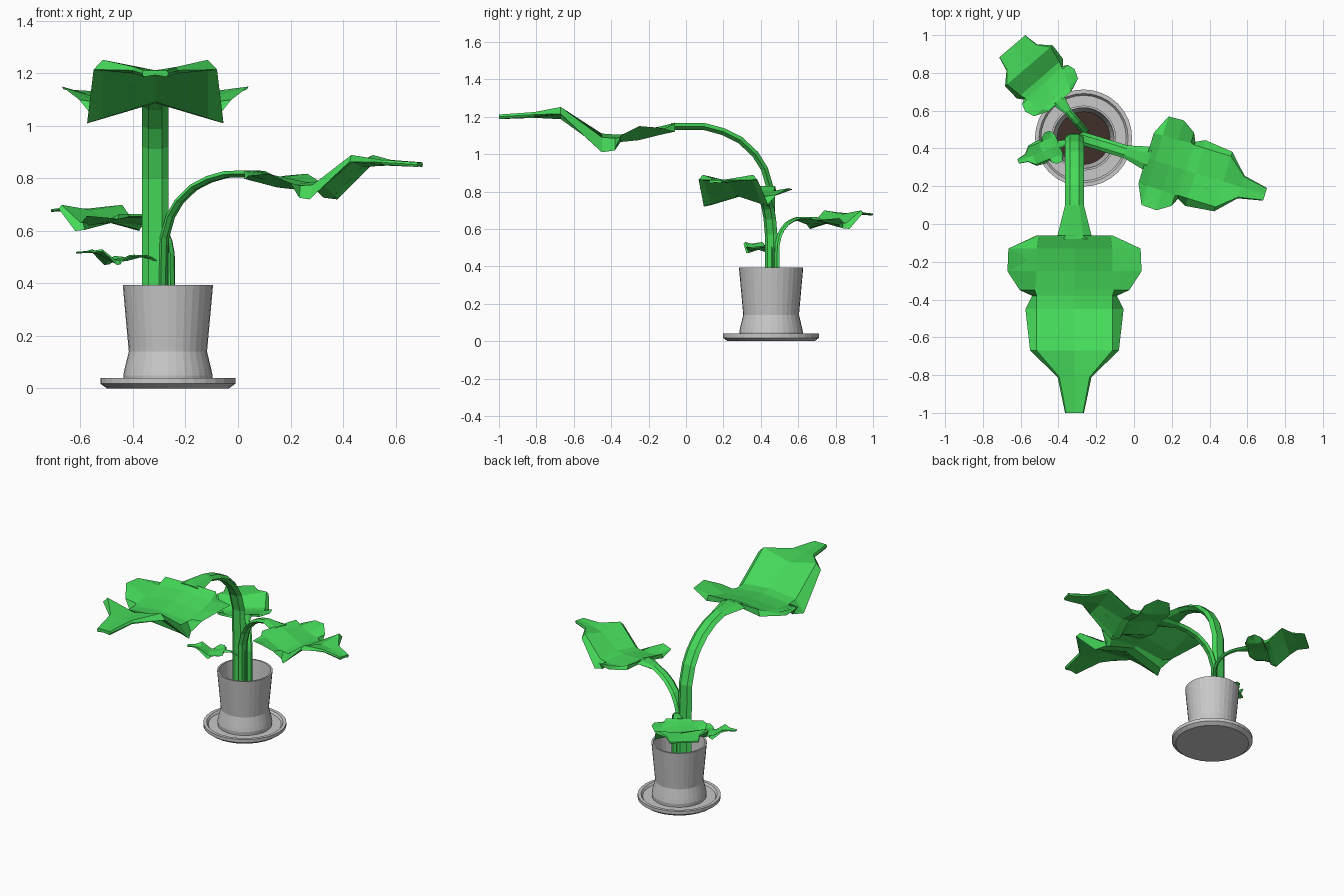
import bpy, bmesh, math
from mathutils import Vector

if "Cube" in bpy.data.objects:
    bpy.data.objects.remove(bpy.data.objects["Cube"], do_unlink=True)


def material(name, rgb):
    m = bpy.data.materials.new(name)
    m.use_nodes = True
    m.diffuse_color = (*rgb, 1)
    m.node_tree.nodes["Principled BSDF"].inputs["Base Color"].default_value = (*rgb, 1)
    return m


GREEN = material("leaf green", (0.06, 0.69, 0.10))
GREY = material("pot grey", (0.58, 0.58, 0.58))
BROWN = material("soil brown", (0.05, 0.028, 0.02))
POT = Vector((-0.267, 0.455, 0))


def finish(name, bm, mat):
    bmesh.ops.recalc_face_normals(bm, faces=bm.faces)
    mesh = bpy.data.meshes.new(name)
    bm.to_mesh(mesh)
    bm.free()
    mesh.materials.append(mat)
    ob = bpy.data.objects.new(name, mesh)
    bpy.context.collection.objects.link(ob)
    return ob


def loft(name, rings, mat):
    """Skin closed rings of points and cap both ends."""
    bm = bmesh.new()
    rows = [[bm.verts.new(p) for p in ring] for ring in rings]
    n = len(rows[0])
    for a, b in zip(rows, rows[1:]):
        for i in range(n):
            j = (i + 1) % n
            bm.faces.new((a[i], a[j], b[j], b[i]))
    bm.faces.new(rows[0])
    bm.faces.new(rows[-1])
    return finish(name, bm, mat)


def lathe(name, profile, mat, sides=32):
    """Stack circles of (radius, height) around the pot axis."""
    angles = [2 * math.pi * i / sides for i in range(sides)]
    rings = [[POT + Vector((r * math.cos(a), r * math.sin(a), z)) for a in angles]
             for r, z in profile]
    return loft(name, rings, mat)


# Saucer, pot and soil
lathe("saucer", [(0.232, 0), (0.257, 0.018), (0.257, 0.04), (0.236, 0.04),
                 (0.226, 0.026)], GREY)
lathe("pot", [(0.168, 0.026), (0.17, 0.05), (0.165, 0.075), (0.149, 0.14), (0.172, 0.395),
              (0.161, 0.395), (0.138, 0.18)], GREY)
lathe("soil", [(0.135, 0.17), (0.14, 0.2)], BROWN)

# Stem path: distance, height, half width
STEM = [(0.02, 0.6, 0.05), (0.025, 0.8, 0.05), (0.06, 0.92, 0.05), (0.11, 1.0, 0.05),
        (0.19, 1.075, 0.05), (0.28, 1.12, 0.05), (0.38, 1.147, 0.05), (0.56, 1.148, 0.095)]
# Leaf rows: distance, rib height, fold half width and height, rim half width and height
LEAF = [(0.54, 1.168, 0.19, 1.165, 0.2, 1.12),
        (0.61, 1.15, 0.2, 1.13, 0.35, 1.14),
        (0.73, 1.125, 0.2, 1.10, 0.355, 1.15),
        (0.83, 1.105, 0.21, 1.09, 0.29, 1.10),
        (0.86, 1.105, 0.2, 1.085, 0.225, 1.02),
        (0.93, 1.11, 0.2, 1.09, 0.26, 1.01),
        (1.15, 1.205, 0.2, 1.252, 0.235, 1.215),
        (1.29, 1.212, 0.08, 1.225, 0.09, 1.212),
        (1.48, 1.212, 0.045, 1.212, 0.05, 1.2)]


def plant_leaf(name, x, y, degrees, size, lift, flare=0):
    """One arched stem with its leaf; flare widens the leaf toward the tip."""
    c, s = math.cos(math.radians(degrees)), math.sin(math.radians(degrees))

    def place(u, v, z):
        return Vector((x + u * size * c - v * size * s,
                       y + u * size * s + v * size * c, z * size + lift))

    path = [(0.02, (0.18 - lift) / size, 0.05)] + STEM
    rings = []
    for i, (u, z, w) in enumerate(path):
        a, b = path[max(i - 1, 0)], path[min(i + 1, len(path) - 1)]
        d = Vector((b[0] - a[0], b[1] - a[1])).normalized() * 0.019
        section = [(w, 0), (w * 0.5, 1), (-w * 0.5, 1), (-w, 0), (-w * 0.5, -1), (w * 0.5, -1)]
        rings.append([place(u - d.y * t, v, z + d.x * t) for v, t in section])
    loft(name + "_stem", rings, GREEN)

    rings = []
    for u, rib, fold, fold_z, rim, rim_z in LEAF:
        extra = flare * min(max((u - 0.54) / 0.5, 0), 1)
        fold, rim = fold + extra, rim + extra
        low = rib - 0.018
        under = min(fold_z - 0.025, low + (rim_z - low) * fold / rim)
        rings.append([place(u, v, z) for v, z in (
            (-rim, rim_z), (-fold, fold_z), (0, rib), (fold, fold_z),
            (rim, rim_z), (fold, under), (0, low), (-fold, under))])
    loft(name, rings, GREEN)


# Four leaves, largest to smallest
plant_leaf("large_leaf", -0.315, 0.48, -90, 1.0, 0)
plant_leaf("medium_leaf", -0.297, 0.46, -17, 0.7, 0.013)
plant_leaf("small_leaf", -0.25, 0.48, 130.6, 0.41, 0.186, flare=0.17)
plant_leaf("tiny_leaf", -0.27, 0.47, 202, 0.25, 0.2175)
